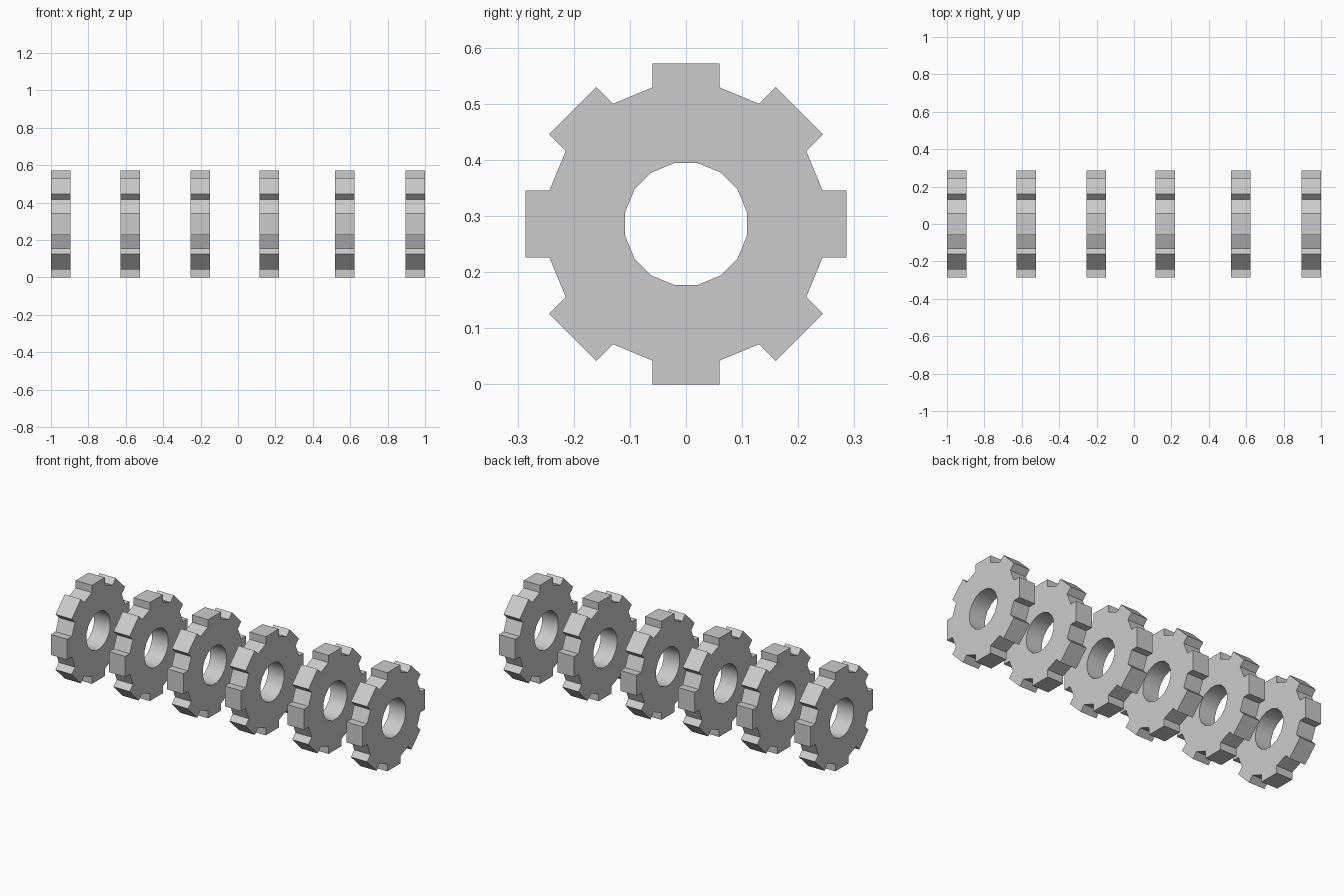
import bpy, bmesh, math

if "Cube" in bpy.data.objects:
    bpy.data.objects.remove(bpy.data.objects["Cube"])

R_TIP, R_ROOT, HALF_W = 0.286, 0.2435, 0.0595   # tooth profile
R_HOLE, THICK, TEETH = 0.1105, 0.104, 8
CENTRES = [-0.948, -0.576, -0.202, 0.168, 0.571, 0.948]


def gear_mesh():
    bm = bmesh.new()

    def ring_point(tooth, side, radius):
        # point at sideways offset and radius, turned to its tooth's angle
        a = tooth * math.tau / TEETH
        return bm.verts.new((-THICK / 2,
                             side * math.cos(a) + radius * math.sin(a),
                             radius * math.cos(a) - side * math.sin(a)))

    h = math.radians(11.25)
    hs, hc = R_HOLE * math.sin(h), R_HOLE * math.cos(h)
    sectors = [[ring_point(k, s * w, r)
                for r, w in ((hc, hs), (R_ROOT, HALF_W), (R_TIP, HALF_W))
                for s in (-1, 1)] for k in range(TEETH)]
    # flat side of the gear: body, tooth and gap faces
    for k, (hl, hr, bl, br, tl, tr) in enumerate(sectors):
        nxt = sectors[(k + 1) % TEETH]
        bm.faces.new((hl, hr, br, bl))
        bm.faces.new((bl, br, tr, tl))
        bm.faces.new((hr, nxt[0], nxt[2], br))
    # thickness
    ext = bmesh.ops.extrude_face_region(bm, geom=bm.faces[:], use_keep_orig=True)
    moved = [g for g in ext["geom"] if isinstance(g, bmesh.types.BMVert)]
    bmesh.ops.translate(bm, verts=moved, vec=(THICK, 0, 0))
    bmesh.ops.recalc_face_normals(bm, faces=bm.faces[:])
    me = bpy.data.meshes.new("gear")
    bm.to_mesh(me)
    bm.free()
    return me


# row of identical gears
mesh = gear_mesh()
for i, x in enumerate(CENTRES):
    gear = bpy.data.objects.new(f"gear_{i + 1}", mesh)
    gear.location = (x, 0, R_TIP)
    bpy.context.collection.objects.link(gear)

# smooth bore, sharp teeth
bpy.context.view_layer.objects.active = gear
gear.select_set(True)
bpy.ops.object.shade_smooth_by_angle(angle=math.radians(30))
